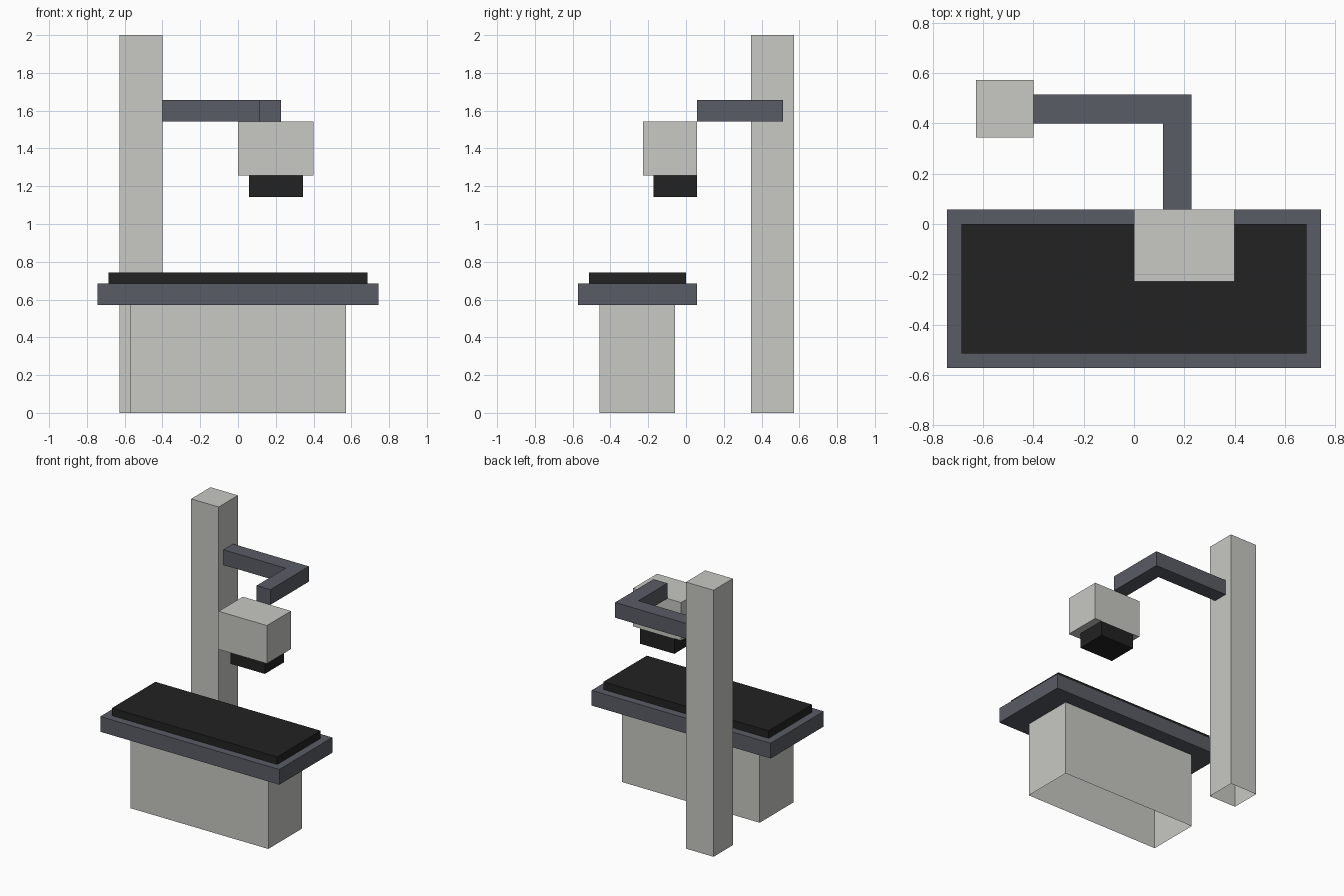
import bpy, bmesh

if "Cube" in bpy.data.objects:
    bpy.data.objects.remove(bpy.data.objects["Cube"])

U = 2 / 70  # the model sits on a regular module of 1/70 of its height


def material(name, rgb):
    m = bpy.data.materials.new(name)
    m.diffuse_color = (*rgb, 1)
    m.use_nodes = True
    m.node_tree.nodes["Principled BSDF"].inputs["Base Color"].default_value = m.diffuse_color
    return m


LIGHT = material("light grey", (0.58, 0.585, 0.55))
SLATE = material("slate grey", (0.10, 0.107, 0.13))
BLACK = material("black", (0.016, 0.016, 0.016))


def prism(name, outline, z0, z1, mat, open_bottom=False):
    """Extrude a flat outline (module units) from z0 up to z1."""
    bm = bmesh.new()
    base = bm.faces.new([bm.verts.new((x * U, y * U, z0 * U)) for x, y in outline])
    new = bmesh.ops.extrude_face_region(bm, geom=[base], use_keep_orig=True)["geom"]
    for v in new:
        if isinstance(v, bmesh.types.BMVert):
            v.co.z = z1 * U
    bmesh.ops.recalc_face_normals(bm, faces=bm.faces[:])
    if open_bottom:
        low = [f for f in bm.faces if f.normal.z < -0.5]
        bmesh.ops.delete(bm, geom=low, context='FACES_ONLY')
    me = bpy.data.meshes.new(name)
    bm.to_mesh(me)
    bm.free()
    me.materials.append(mat)
    ob = bpy.data.objects.new(name, me)
    bpy.context.collection.objects.link(ob)
    return ob


def box(name, x, y, z, mat, open_bottom=False):
    outline = [(x[0], y[0]), (x[1], y[0]), (x[1], y[1]), (x[0], y[1])]
    return prism(name, outline, z[0], z[1], mat, open_bottom)


# Table: hollow pedestal, top slab and mattress
box("table_pedestal", (-20, 20), (-16, -2), (0, 20), LIGHT, True)
box("table_top", (-26, 26), (-20, 2), (20, 24), SLATE)
box("table_pad", (-24, 24), (-18, 0), (24, 26), BLACK)

# Column with hollow bottom
box("column", (-22, -14), (12, 20), (0, 70), LIGHT, True)

# L-shaped arm reaching from the column to the head
prism("arm", [(-14, 14), (4, 14), (4, 2), (8, 2), (8, 18), (-14, 18)], 54, 58, SLATE)

# Hanging head and its lower aperture
box("head", (0, 14), (-8, 2), (44, 54), LIGHT)
box("head_aperture", (2, 12), (-6, 2), (40, 44), BLACK)
